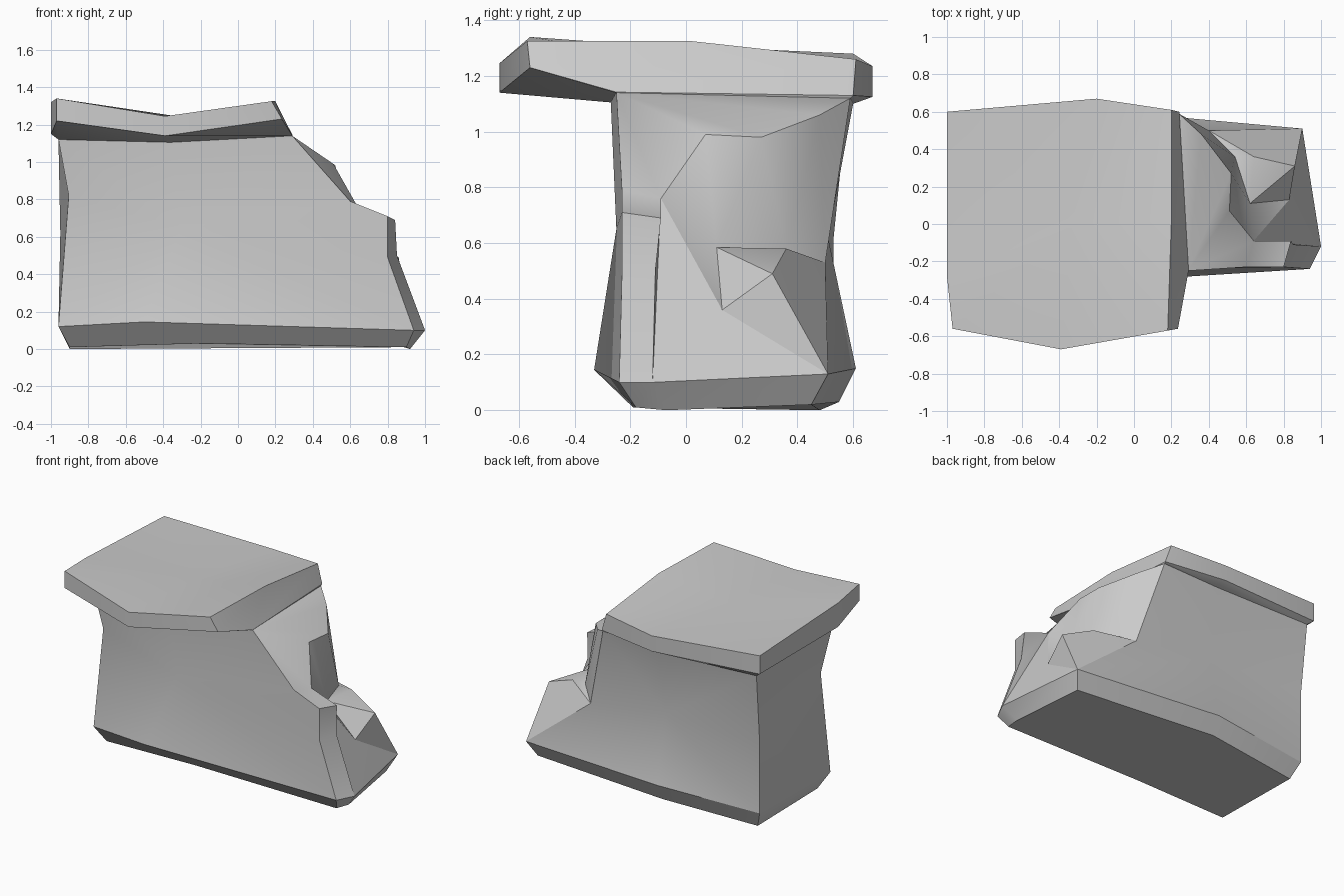
import bpy
import bmesh
import math

default_cube = bpy.data.objects.get("Cube")
if default_cube:
    bpy.data.objects.remove(default_cube, do_unlink=True)

stone = bpy.data.materials.new("grey stone")
stone.use_nodes = True
stone_colour = (0.6, 0.6, 0.6, 1)
stone.diffuse_color = stone_colour
stone.node_tree.nodes["Principled BSDF"].inputs["Base Color"].default_value = stone_colour


def loop_strip(lower, upper):
    """Faces joining two closed loops; a repeated point turns a quad into a triangle."""
    count = len(lower)
    quads = [(lower[i], lower[(i + 1) % count], upper[(i + 1) % count], upper[i])
             for i in range(count)]
    return [tuple(dict.fromkeys(quad)) for quad in quads]


def fan(centre, rim, closed=True):
    """Triangles from a centre point to a rim."""
    pairs = list(zip(rim, rim[1:]))
    if closed:
        pairs.append((rim[-1], rim[0]))
    return [(centre, a, b) for a, b in pairs]


def build(name, points, faces):
    """Make one stone object from named points and faces that list those names."""
    mesh = bpy.data.meshes.new(name)
    bm = bmesh.new()
    verts = {key: bm.verts.new(co) for key, co in points.items()}
    for face in faces:
        bm.faces.new([verts[key] for key in face])
    bmesh.ops.recalc_face_normals(bm, faces=bm.faces[:])
    bm.to_mesh(mesh)
    bm.free()
    mesh.materials.append(stone)
    obj = bpy.data.objects.new(name, mesh)
    bpy.context.collection.objects.link(obj)
    bpy.ops.object.select_all(action="DESELECT")
    obj.select_set(True)
    bpy.context.view_layer.objects.active = obj
    bpy.ops.object.shade_smooth_by_angle(angle=math.radians(30))


# Top edge of the body, where it meets the slab
body_top = {
    "top_front_left": (-.96, -.26, 1.12),
    "top_front_mid": (-.36, -.27, 1.105),
    "top_front_right": (.29, -.25, 1.14),
    "top_back_right": (.24, .59, 1.12),
    "top_back_mid": (-.2, .6, 1.1),
    "top_back_left": (-.96, .58, 1.12),
}

# Body: foot, flared base ridge and narrower waist
body = dict(body_top)
body.update({
    "foot_front_left": (-.9, -.19, .01),
    "foot_front_mid": (-.2, -.2, .03),
    "foot_front_right": (.9, -.18, .01),
    "foot_right": (.92, -.07, 0),
    "foot_back_right": (.85, .45, .02),
    "foot_back_mid": (-.2, .55, .03),
    "foot_back_left": (-.9, .48, 0),
    "ridge_front_left": (-.96, -.25, .12),
    "ridge_front_mid": (-.5, -.33, .145),
    "ridge_front_right": (.94, -.24, .1),
    "ridge_right": (1, -.12, .1),
    "ridge_back_right": (.9, .51, .13),
    "ridge_back_mid": (-.2, .61, .15),
    "ridge_back_left": (-.95, .53, .12),
    "waist_front_left": (-.905, -.22, .82),
    "waist_front_mid": (-.3, -.25, .65),
    "waist_back_left": (-.95, .53, .62),
    "waist_back_mid": (-.2, .51, .62),
})

# Broken end: front strip, hollow, pointed shard, ledge and upper shelf
body.update({
    "strip_low": (.8, -.23, .49),
    "strip_high": (.8, -.23, .71),
    "strip_top": (.6, -.23, .79),
    "inner_low": (.85, -.11, .5),
    "inner_high": (.84, -.09, .69),
    "inner_top": (.64, -.09, .76),
    "shard_top": (.62, .11, .585),
    "shard_low": (.83, .13, .36),
    "shard_tip": (.86, .31, .49),
    "ledge_outer": (.64, .36, .58),
    "ledge_inner": (.54, .36, .58),
    "ledge_back": (.4, .5, .53),
    "shelf_front": (.51, .07, .99),
    "shelf_mid": (.52, .27, .98),
    "shelf_back": (.36, .48, 1.06),
})

sides = ["front_left", "front_mid", "front_right", "right",
         "back_right", "back_mid", "back_left"]
foot = ["foot_" + side for side in sides]
ridge = ["ridge_" + side for side in sides]
faces = [foot] + loop_strip(foot, ridge) + [list(body_top)]

# Front, back and left walls
faces += fan("waist_front_mid", ridge[:3] + [
    "strip_low", "strip_high", "strip_top", "top_front_right",
    "top_front_mid", "top_front_left", "waist_front_left"])
faces += fan("waist_back_mid", [
    "ridge_back_left", "ridge_back_mid", "ridge_back_right", "ledge_back",
    "top_back_right", "top_back_mid", "top_back_left", "waist_back_left"])
for low, high in (("ridge", "waist"), ("waist", "top")):
    faces.append((low + "_front_left", low + "_back_left",
                  high + "_back_left", high + "_front_left"))

# Front strip of the broken end and the hollow behind it
faces.append(("strip_low", "strip_high", "inner_high", "inner_low"))
faces.append(("ridge_front_right", "strip_low", "inner_low", "ridge_right"))
faces += fan("inner_top", [
    "top_front_right", "strip_top", "strip_high", "inner_high", "inner_low",
    "ridge_right", "shard_low", "shard_top", "shelf_front"])

# Shard, ledge and the wall above them
faces += fan("shard_low", ["ridge_right", "ridge_back_right", "shard_tip",
                           "shard_top"], closed=False)
faces += fan("shard_top", ["shard_tip", "ledge_outer", "ledge_inner",
                           "shelf_mid", "shelf_front"], closed=False)
faces += fan("ledge_outer", ["shard_tip", "ridge_back_right", "ledge_back",
                             "ledge_inner"], closed=False)
faces.append(("ledge_inner", "ledge_back", "shelf_back", "shelf_mid"))

# Sloping shelf under the slab
faces.append(("top_back_right", "shelf_back", "ledge_back"))
faces += fan("top_front_right", ["shelf_front", "shelf_mid", "shelf_back",
                                 "top_back_right"], closed=False)
build("broken_body", body, faces)

# Slab: sagging top with an underside that rises towards the front
slab = dict(body_top)
slab.update({
    "upper_front_left": (-.97, -.56, 1.34),
    "upper_front_mid": (-.39, -.67, 1.245),
    "upper_front_right": (.18, -.57, 1.325),
    "upper_right": (.2, .02, 1.325),
    "upper_back_right": (.2, .61, 1.26),
    "upper_back_mid": (-.2, .67, 1.235),
    "upper_back_left": (-1, .6, 1.28),
    "upper_left": (-1, -.28, 1.32),
    "lower_front_left": (-.97, -.56, 1.22),
    "lower_front_mid": (-.39, -.67, 1.14),
    "lower_front_right": (.235, -.56, 1.23),
    "lower_right": (.292, -.25, 1.142),
    "lower_back_right": (.242, .6, 1.13),
    "lower_back_mid": (-.2, .67, 1.125),
    "lower_back_left": (-1, .6, 1.15),
    "lower_left": (-1, -.28, 1.15),
    "dip": (-.33, 0, 1.245),
})
slab_sides = sides + ["left"]
upper = ["upper_" + side for side in slab_sides]
lower = ["lower_" + side for side in slab_sides]
# The two end points of the slab share the nearest front corner of the body
nearest = {"right": "front_right", "left": "front_left"}
inner = ["top_" + nearest.get(side, side) for side in slab_sides]
faces = fan("dip", upper) + loop_strip(lower, upper) + loop_strip(lower, inner)
faces.append(list(body_top))
build("top_slab", slab, faces)
